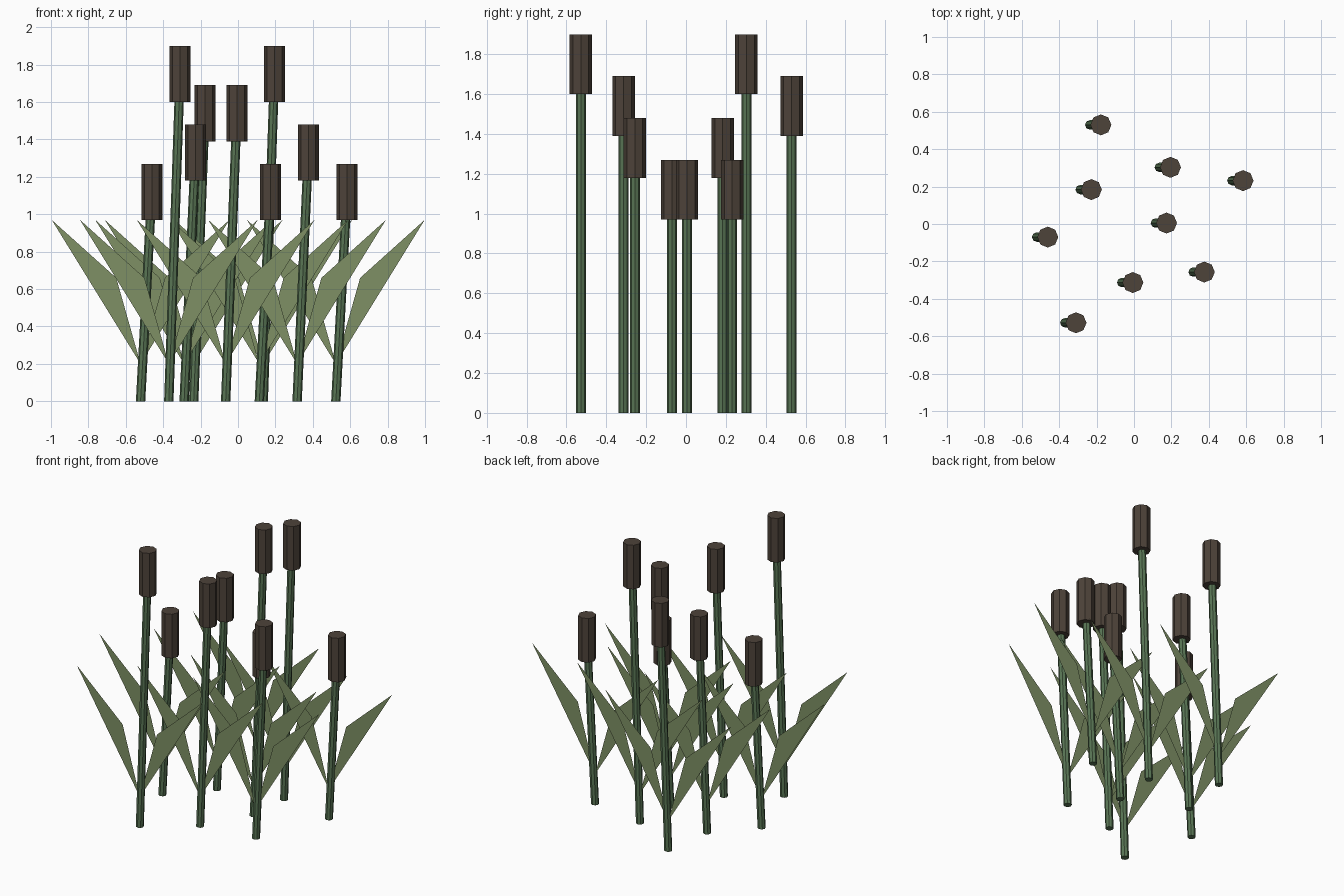
import bpy, bmesh
from mathutils import Vector

if "Cube" in bpy.data.objects:
    bpy.data.objects.remove(bpy.data.objects["Cube"])


def material(name, rgb):
    m = bpy.data.materials.new(name)
    m.diffuse_color = (*rgb, 1)
    m.use_nodes = True
    m.node_tree.nodes["Principled BSDF"].inputs["Base Color"].default_value = m.diffuse_color
    return m


STEM = material("stem_green", (0.10, 0.18, 0.09))
LEAF = material("leaf_green", (0.21, 0.28, 0.13))
HEAD = material("head_brown", (0.075, 0.056, 0.042))

LEAN = 0.06          # every stem leans this far towards +x
HEAD_LEN = 0.30


def finish(name, bm, mat):
    mesh = bpy.data.meshes.new(name)
    bm.to_mesh(mesh)
    bm.free()
    mesh.materials.append(mat)
    obj = bpy.data.objects.new(name, mesh)
    bpy.context.collection.objects.link(obj)


def prism(name, bottom, top, radius, mat):
    """Eight-sided rod whose top ring is shifted to the end point."""
    bottom, top = Vector(bottom), Vector(top)
    bm = bmesh.new()
    bmesh.ops.create_cone(bm, cap_ends=True, segments=8, radius1=radius,
                          radius2=radius, depth=1)
    for v in bm.verts:
        end = top if v.co.z > 0 else bottom
        v.co = Vector((v.co.x, v.co.y, 0)) + end
    finish(name, bm, mat)


def leaf(name, x, y, side):
    """Flat pointed blade with one bent inner edge."""
    bm = bmesh.new()
    outline = [(0.0, 0.20), (0.475, 0.97), (0.13, 0.66)]
    bm.faces.new([bm.verts.new((x + side * px, y, pz)) for px, pz in outline])
    finish(name, bm, LEAF)


# Base x, base y, total height of each reed
reeds = [
    (-0.237, 0.530, 1.69), (0.135, 0.303, 1.90), (0.523, 0.232, 1.27),
    (-0.288, 0.184, 1.48), (0.114, 0.005, 1.27), (-0.521, -0.070, 1.27),
    (-0.066, -0.313, 1.69), (0.316, -0.257, 1.48), (-0.370, -0.528, 1.90),
]

for i, (x, y, h) in enumerate(reeds, 1):
    # Leaning stem, ending inside the seed head
    prism(f"stem_{i}", (x, y, 0), (x + LEAN, y, h - HEAD_LEN / 2), 0.025, STEM)
    # Upright seed head
    prism(f"seed_head_{i}", (x + LEAN, y, h - HEAD_LEN), (x + LEAN, y, h),
          0.056, HEAD)
    # Pair of mirrored leaves
    leaf(f"leaf_right_{i}", x, y, 1)
    leaf(f"leaf_left_{i}", x, y, -1)
